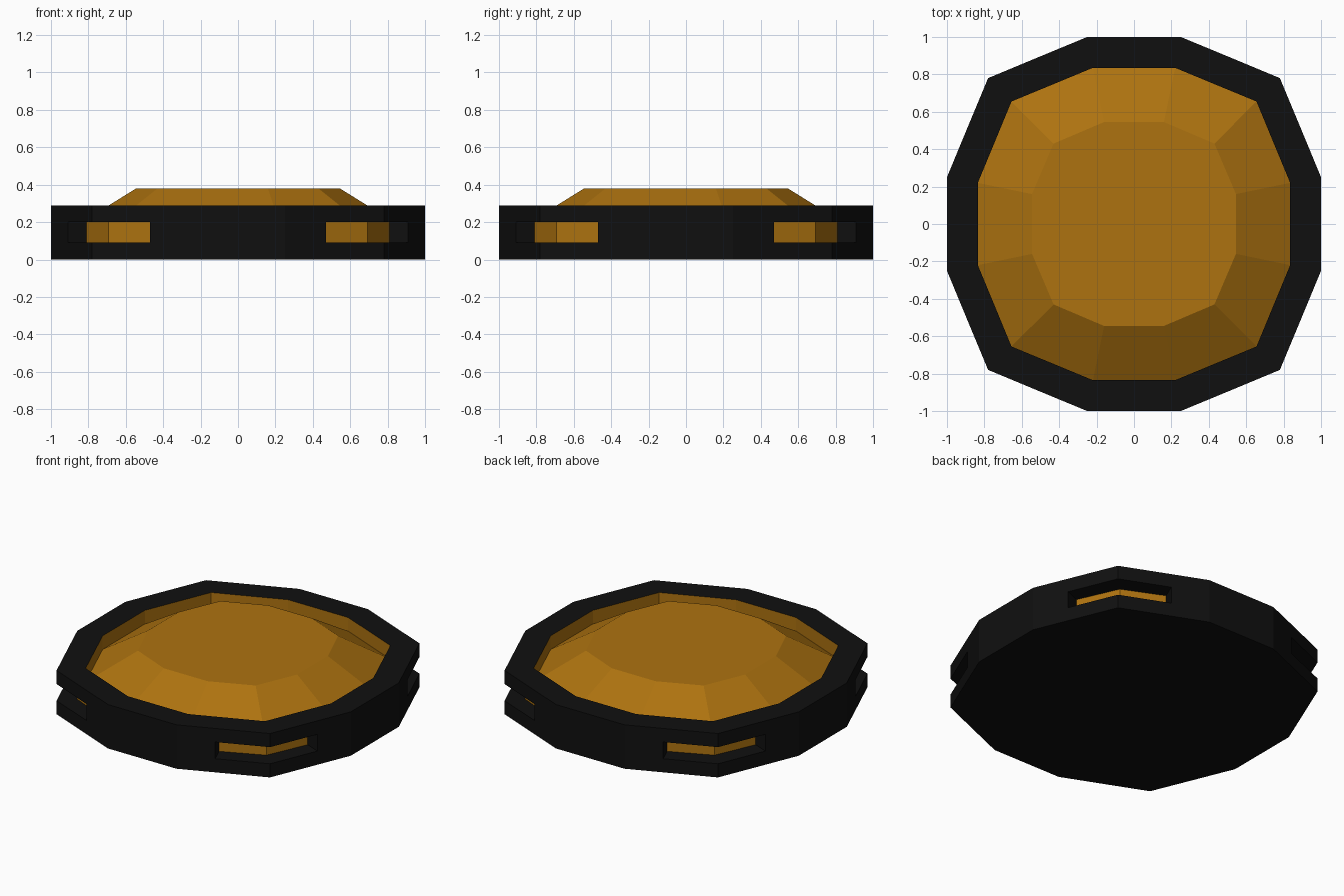
import bpy
import bmesh

cube = bpy.data.objects.get("Cube")
if cube:
    bpy.data.objects.remove(cube)


def make_material(name, rgb):
    mat = bpy.data.materials.new(name)
    mat.use_nodes = True
    colour = (*rgb, 1.0)
    mat.diffuse_color = colour
    mat.node_tree.nodes["Principled BSDF"].inputs["Base Color"].default_value = colour
    return mat


black = make_material("black casing", (0.005, 0.005, 0.005))
amber = make_material("amber lens", (0.42, 0.17, 0.005))


def quarter_turns(points):
    """Repeat one corner's outline points round all four corners."""
    ring = []
    for _ in range(4):
        ring += points
        points = [(-y, x) for x, y in points]
    return ring


def add_ring(bm, outline, z):
    return [bm.verts.new((x, y, z)) for x, y in outline]


def bridge(bm, lower, upper, skip=()):
    n = len(lower)
    for i in range(n):
        if i not in skip:
            j = (i + 1) % n
            bm.faces.new((lower[i], lower[j], upper[j], upper[i]))


def finish(bm, name, materials):
    mesh = bpy.data.meshes.new(name)
    bm.to_mesh(mesh)
    bm.free()
    for mat in materials:
        mesh.materials.append(mat)
    obj = bpy.data.objects.new(name, mesh)
    bpy.context.collection.objects.link(obj)
    return obj


# Casing: twelve-sided drum with a slot wrapped round each diagonal corner
outer = quarter_turns([(0.25, -1), (0.47, -0.909), (0.78, -0.78), (0.909, -0.47), (1, -0.25)])
opening = quarter_turns([(0.22, -0.835), (0.42, -0.752), (0.655, -0.655), (0.752, -0.42), (0.835, -0.22)])
slot_back = quarter_turns([(0.429, -0.81), (0.692, -0.692), (0.81, -0.429)])
slot_low, slot_high, rim_z = 0.09, 0.2, 0.29

bm = bmesh.new()
base, low, high, top = [add_ring(bm, outer, z) for z in (0, slot_low, slot_high, rim_z)]
slot_sides = [5 * k + i for k in range(4) for i in (1, 2)]
bridge(bm, base, low)
bridge(bm, low, high, skip=slot_sides)
bridge(bm, high, top)
bridge(bm, top, add_ring(bm, opening, rim_z))
bm.faces.new(base[::-1])

# Slots: black floor, ceiling and ends, amber back
for k in range(4):
    back = slot_back[3 * k:3 * k + 3]
    back_low, back_high = add_ring(bm, back, slot_low), add_ring(bm, back, slot_high)
    front_low, front_high = low[5 * k + 1:5 * k + 4], high[5 * k + 1:5 * k + 4]
    for i in range(2):
        j = i + 1
        bm.faces.new((front_low[i], front_low[j], back_low[j], back_low[i]))
        bm.faces.new((back_high[i], back_high[j], front_high[j], front_high[i]))
        bm.faces.new((back_low[i], back_low[j], back_high[j], back_high[i])).material_index = 1
    bm.faces.new((front_low[0], back_low[0], back_high[0], front_high[0]))
    bm.faces.new((back_low[2], front_low[2], front_high[2], back_high[2]))
finish(bm, "casing", [black, amber])

# Lens: amber inner wall dropping to a faceted, flat-topped dome
lens_edge = quarter_turns([(0.22, -0.835), (0.655, -0.655), (0.835, -0.22)])
lens_top = quarter_turns([(0.16, -0.545), (0.43, -0.43), (0.545, -0.16)])
bm = bmesh.new()
wall_top = add_ring(bm, lens_edge, rim_z)
wall_foot = add_ring(bm, lens_edge, 0.2)
crown = add_ring(bm, lens_top, 0.38)
bridge(bm, wall_top, wall_foot)
bridge(bm, wall_foot, crown)
bm.faces.new(crown)
finish(bm, "lens", [amber])
